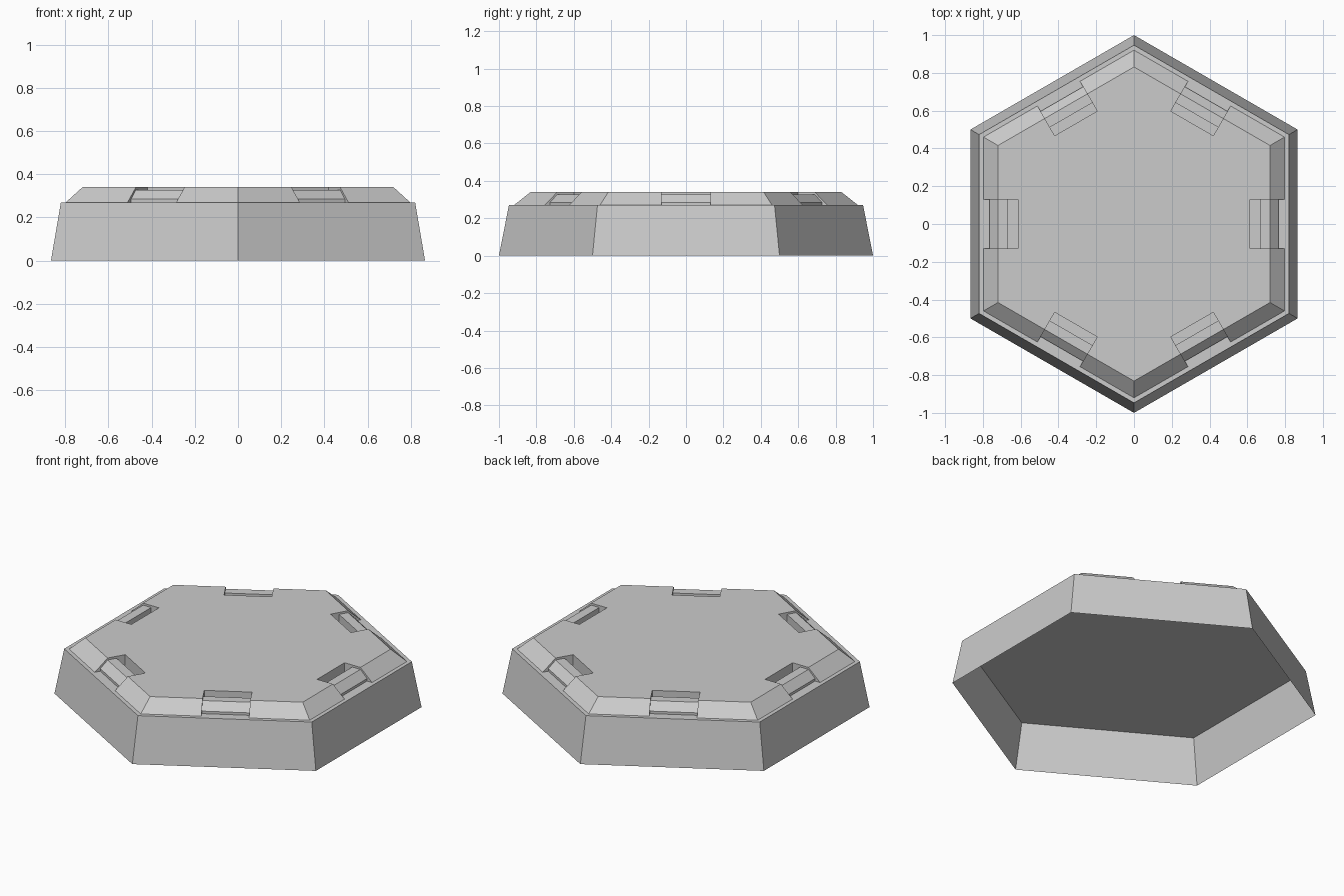
import bpy, bmesh
from math import radians, cos, sin, pi
from mathutils import Matrix

if "Cube" in bpy.data.objects:
    bpy.data.objects.remove(bpy.data.objects["Cube"])

C30 = cos(pi / 6)          # apothem / corner radius


def finish(bm, name):
    bmesh.ops.recalc_face_normals(bm, faces=bm.faces)
    me = bpy.data.meshes.new(name)
    bm.to_mesh(me)
    bm.free()
    ob = bpy.data.objects.new(name, me)
    bpy.context.collection.objects.link(ob)
    return ob


def hex_frustum(name, r0, z0, r1, z1, open_bottom=False):
    """Hexagonal frustum with corners on the y axis."""
    bm = bmesh.new()
    rings = []
    for r, z in ((r0, z0), (r1, z1)):
        rings.append([bm.verts.new((r * cos(radians(30 + 60 * i)),
                                    r * sin(radians(30 + 60 * i)), z)) for i in range(6)])
    a, b = rings
    for i in range(6):
        j = (i + 1) % 6
        bm.faces.new((a[i], a[j], b[j], b[i]))
    bm.faces.new(b)
    if not open_bottom:
        bm.faces.new(a[::-1])
    ob = finish(bm, name)
    if open_bottom:
        # an open shell: make sure its normals face outwards
        if ob.data.polygons[6].normal.z < 0:
            ob.data.flip_normals()
    return ob


def six_prisms(name, profile, width):
    """Extrude a (radius, z) profile across each of the six sides."""
    bm = bmesh.new()
    for k in range(6):
        rot = Matrix.Rotation(radians(60 * k), 3, 'Z')
        ends = []
        for y in (-width / 2, width / 2):
            vs = [bm.verts.new((r, y, z)) for r, z in profile]
            for v in vs:
                v.co = rot @ v.co
            ends.append(vs)
        a, b = ends
        n = len(profile)
        for i in range(n):
            j = (i + 1) % n
            bm.faces.new((a[i], a[j], b[j], b[i]))
        bm.faces.new(a)
        bm.faces.new(b[::-1])
    return finish(bm, name)


# hollow base shell, open underneath
hex_frustum("base_shell", 1.0, 0.0, 0.82 / C30, 0.27, open_bottom=True)

# raised deck with a chamfered rim
deck = hex_frustum("top_deck", 0.797 / C30, 0.27, 0.72 / C30, 0.34)

# notches through the rim, one per side
cutter = six_prisms("notch_cutter", [(0.615, 0.2), (0.9, 0.2), (0.9, 0.45), (0.615, 0.45)], 0.26)
cutter.hide_render = True
cutter.hide_viewport = True
cut = deck.modifiers.new("notches", 'BOOLEAN')
cut.operation = 'DIFFERENCE'
cut.solver = 'EXACT'
cut.object = cutter

# recessed bar sitting in each notch
six_prisms("notch_bars", [(0.666, 0.27), (0.764, 0.27), (0.764, 0.285),
                          (0.72, 0.328), (0.666, 0.328)], 0.26)
